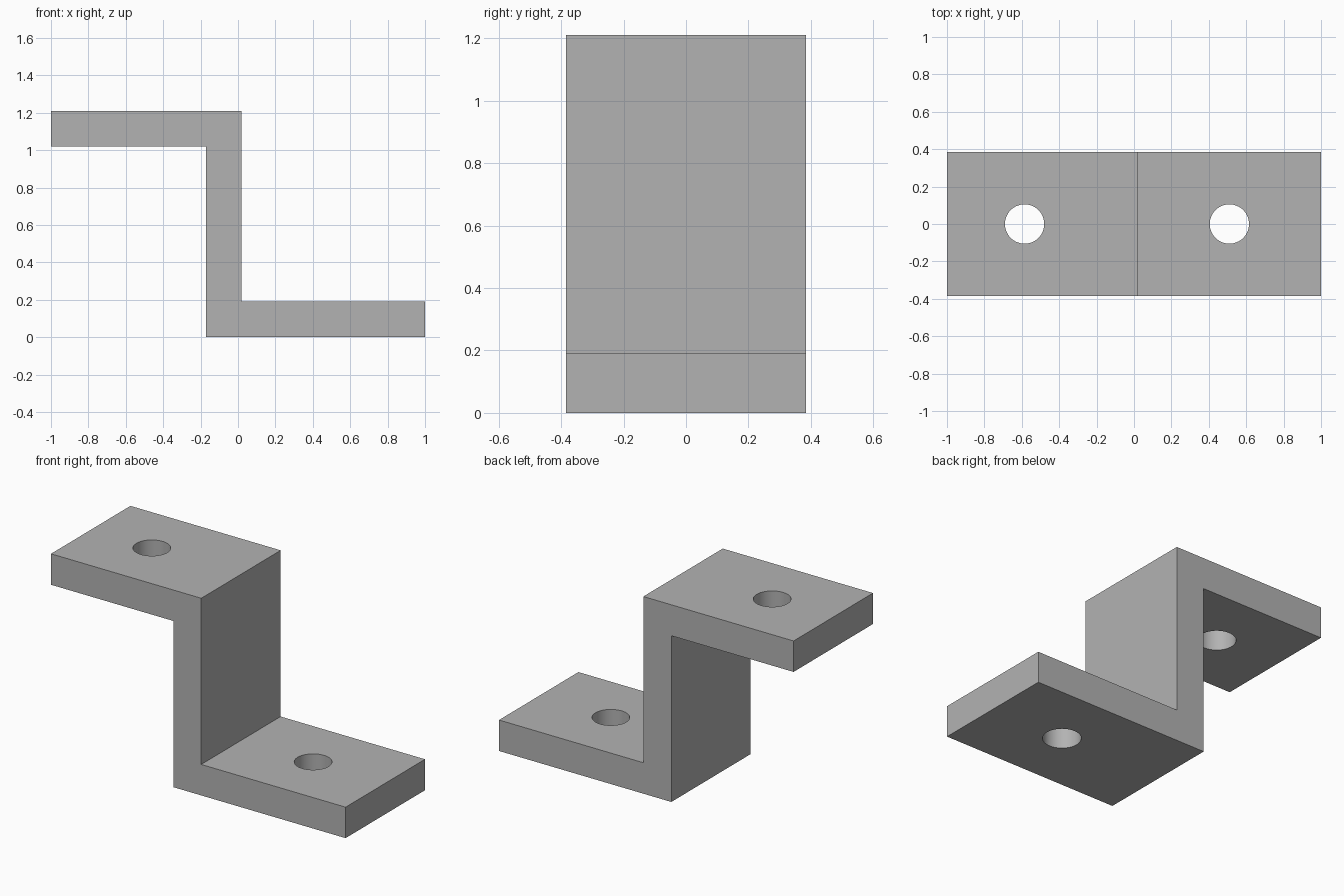
import bpy
import bmesh
import math

cube = bpy.data.objects.get("Cube")
if cube:
    bpy.data.objects.remove(cube, do_unlink=True)

# Dimensions
HALF_LENGTH, HALF_DEPTH, HEIGHT = 1.0, 0.385, 1.21
THICK = 0.19
WEB_LEFT, WEB_RIGHT = -0.17, 0.02
HOLE_RADIUS = 0.105

# Plain grey material
grey = bpy.data.materials.new("plain grey")
grey.use_nodes = True
colour = (0.45, 0.45, 0.45, 1)
grey.diffuse_color = colour
grey.node_tree.nodes["Principled BSDF"].inputs["Base Color"].default_value = colour

# Z-shaped bracket: side profile extruded through the depth
profile = [
    (-HALF_LENGTH, HEIGHT), (-HALF_LENGTH, HEIGHT - THICK),
    (WEB_LEFT, HEIGHT - THICK), (WEB_LEFT, 0),
    (HALF_LENGTH, 0), (HALF_LENGTH, THICK),
    (WEB_RIGHT, THICK), (WEB_RIGHT, HEIGHT),
]
bm = bmesh.new()
face = bm.faces.new([bm.verts.new((x, -HALF_DEPTH, z)) for x, z in profile])
extruded = bmesh.ops.extrude_face_region(bm, geom=[face])["geom"]
moved = [v for v in extruded if isinstance(v, bmesh.types.BMVert)]
bmesh.ops.translate(bm, verts=moved, vec=(0, 2 * HALF_DEPTH, 0))
bmesh.ops.recalc_face_normals(bm, faces=bm.faces)
mesh = bpy.data.meshes.new("z_bracket")
bm.to_mesh(mesh)
bm.free()
mesh.materials.append(grey)
bracket = bpy.data.objects.new("z_bracket", mesh)
bpy.context.collection.objects.link(bracket)


# Bolt hole through one flange
def drill(name, x, z):
    bpy.ops.mesh.primitive_cylinder_add(
        vertices=64, radius=HOLE_RADIUS, depth=2 * THICK, location=(x, 0, z))
    cutter = bpy.context.object
    cutter.name = name
    cutter.hide_render = True
    cutter.data.materials.append(grey)
    cut = bracket.modifiers.new(name, 'BOOLEAN')
    cut.operation = 'DIFFERENCE'
    cut.solver = 'EXACT'
    cut.object = cutter
    bpy.context.view_layer.objects.active = bracket
    bpy.ops.object.modifier_apply(modifier=name)
    bpy.data.objects.remove(cutter, do_unlink=True)


drill("upper_bolt_hole", -0.585, HEIGHT - THICK / 2)
drill("lower_bolt_hole", 0.51, THICK / 2)

# Round hole walls, crisp bracket edges
bpy.ops.object.select_all(action='DESELECT')
bracket.select_set(True)
bpy.context.view_layer.objects.active = bracket
bpy.ops.object.shade_smooth_by_angle(angle=math.radians(30))
